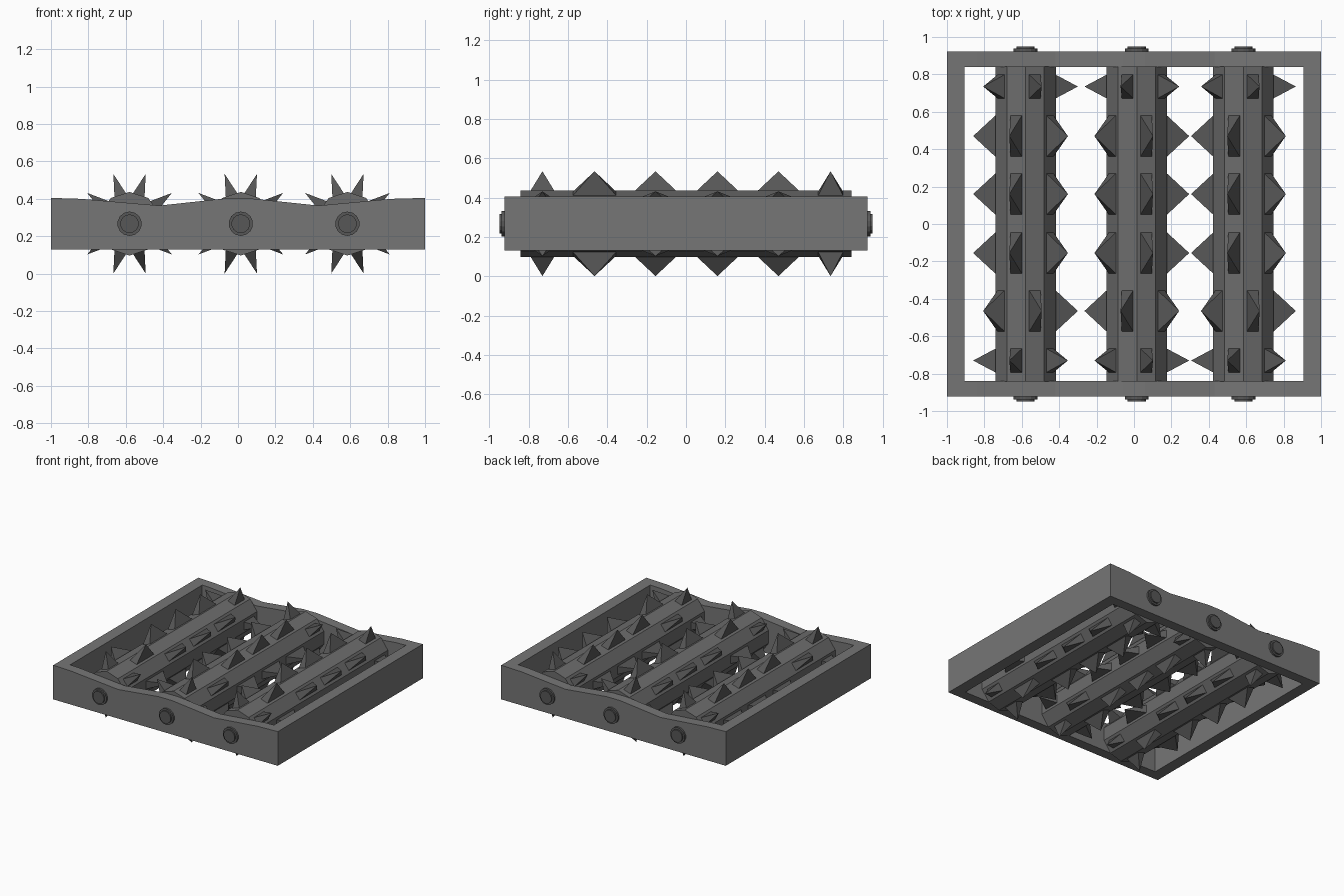
import bpy, bmesh, math
from mathutils import Vector

if "Cube" in bpy.data.objects:
    bpy.data.objects.remove(bpy.data.objects["Cube"])

def mat(name, v):
    m = bpy.data.materials.new(name)
    m.diffuse_color = (v, v, v, 1)
    m.use_nodes = True
    m.node_tree.nodes["Principled BSDF"].inputs["Base Color"].default_value = m.diffuse_color
    return m

FRAME = mat("frame grey", 0.18)
ROLLER = mat("roller grey", 0.15)
SPIKE = mat("spike grey", 0.095)
BOLT = mat("bolt grey", 0.095)

def finish(name, bm, m):
    bmesh.ops.recalc_face_normals(bm, faces=bm.faces)
    me = bpy.data.meshes.new(name)
    bm.to_mesh(me)
    bm.free()
    me.materials.append(m)
    ob = bpy.data.objects.new(name, me)
    bpy.context.collection.objects.link(ob)
    return ob

def prism(bm, pts, y0, y1):
    """Extrude an xz outline along y."""
    a = [bm.verts.new((x, y0, z)) for x, z in pts]
    b = [bm.verts.new((x, y1, z)) for x, z in pts]
    bm.faces.new(a)
    bm.faces.new(b[::-1])
    for i in range(len(pts)):
        j = (i + 1) % len(pts)
        bm.faces.new((a[i], a[j], b[j], b[i]))

def ngon(cx, r, n):
    return [(cx + r * math.sin(2 * math.pi * i / n), ZC + r * math.cos(2 * math.pi * i / n))
            for i in range(n)]

ZC = 0.267
CENTRES = (-0.58, 0.015, 0.585)

# frame: two wavy end walls and two straight side walls
wave = [(-1, .13), (-1, .405), (-.84, .40), (-.42, .364), (-.06, .403),
        (.06, .403), (.43, .364), (.82, .40), (1, .405), (1, .13)]
for name, y0, y1 in (("front_wall", -.922, -.84), ("back_wall", .84, .922)):
    bm = bmesh.new()
    prism(bm, wave, y0, y1)
    finish(name, bm, FRAME)
for name, s in (("left_wall", -1), ("right_wall", 1)):
    bm = bmesh.new()
    prism(bm, [(s, .13), (s, .405), (s * .907, .402), (s * .907, .13)], -.84, .84)
    finish(name, bm, FRAME)

# rollers with alternating rings of five spikes, and end bolts
ROWS = ((.735, .065, 0), (.47, .113, 1), (.16, .113, 1),
        (-.155, .113, 1), (-.465, .113, 0), (-.73, .065, 1))
for k, cx in enumerate(CENTRES):
    bm = bmesh.new()
    prism(bm, ngon(cx, .17, 10), -.842, .842)
    finish(f"roller_{k + 1}", bm, ROLLER)

    bm = bmesh.new()
    for y, hy, phase in ROWS:
        for i in range(5):
            a = math.radians(72 * i + 180 * ((phase + k) % 2))
            d = Vector((math.cos(a), 0, math.sin(a)))
            t = Vector((-math.sin(a), 0, math.cos(a)))
            c = Vector((cx, y, ZC))
            tip = bm.verts.new(c + d * .28)
            base = [bm.verts.new(c + d * .158 + t * (.033 * u) + Vector((0, hy * v, 0)))
                    for u, v in ((-1, -1), (1, -1), (1, 1), (-1, 1))]
            bm.faces.new(base)
            for j in range(4):
                bm.faces.new((base[j], base[(j + 1) % 4], tip))
    finish(f"spikes_{k + 1}", bm, SPIKE)

    bm = bmesh.new()
    for s in (-1, 1):
        prism(bm, ngon(cx, .065, 14), s * .90, s * .937)
        prism(bm, ngon(cx, .05, 14), s * .90, s * .948)
    finish(f"bolts_{k + 1}", bm, BOLT)
